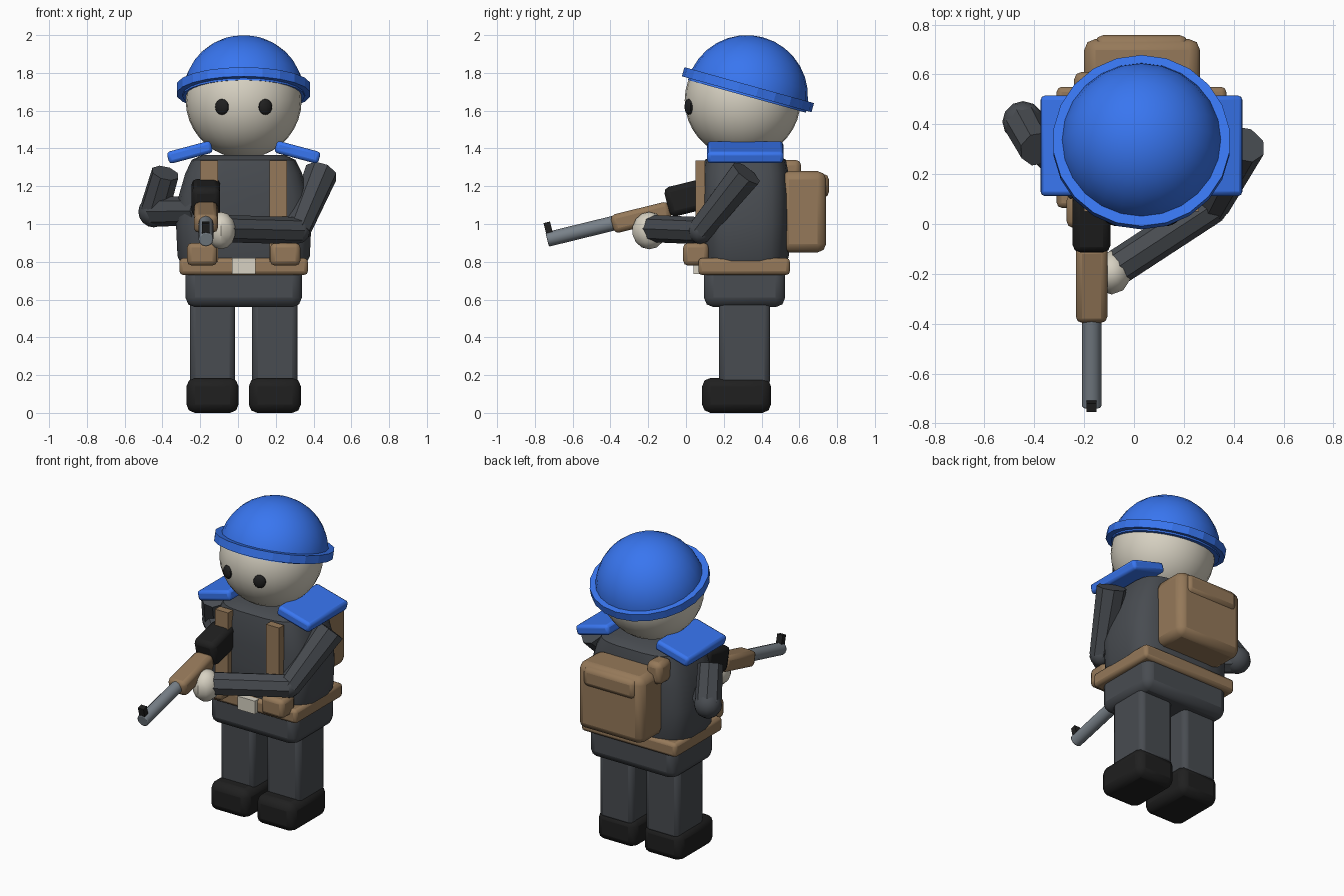
import bpy, bmesh, math
from mathutils import Vector, Matrix

if "Cube" in bpy.data.objects:
    bpy.data.objects.remove(bpy.data.objects["Cube"])

CX, CY = 0.03, 0.315      # body centre line
GX = -0.17                # rifle centre line
TILT = math.radians(14)


def mat(name, r, g, b):
    m = bpy.data.materials.new(name)
    m.diffuse_color = (r, g, b, 1)
    m.use_nodes = True
    m.node_tree.nodes["Principled BSDF"].inputs["Base Color"].default_value = m.diffuse_color
    return m


CLOTH = mat("cloth", 0.065, 0.072, 0.082)
BLUE = mat("blue", 0.04, 0.18, 0.87)
TAN = mat("tan", 0.30, 0.19, 0.10)
SKIN = mat("skin", 0.68, 0.64, 0.54)
BLACK = mat("black", 0.014, 0.014, 0.014)
STEEL = mat("steel", 0.19, 0.22, 0.25)


def finish(name, bm, m, matrix=None, bevel=0, segs=2, smooth=35):
    bmesh.ops.recalc_face_normals(bm, faces=bm.faces)
    me = bpy.data.meshes.new(name)
    bm.to_mesh(me)
    bm.free()
    me.materials.append(m)
    ob = bpy.data.objects.new(name, me)
    bpy.context.collection.objects.link(ob)
    if matrix:
        ob.matrix_world = matrix
    if bevel:
        b = ob.modifiers.new("bevel", 'BEVEL')
        b.width, b.segments = bevel, segs
    if smooth:
        bpy.context.view_layer.objects.active = ob
        ob.select_set(True)
        bpy.ops.object.shade_smooth_by_angle(angle=math.radians(smooth))
        ob.select_set(False)
    return ob


def box(name, x, y, z, m, bevel=0.0, rx=0.0, ry=0.0):
    """Box from (min, max) ranges, turned about its own centre."""
    bm = bmesh.new()
    bmesh.ops.create_cube(bm, size=1)
    bmesh.ops.scale(bm, vec=(x[1] - x[0], y[1] - y[0], z[1] - z[0]), verts=bm.verts)
    c = Vector((sum(x) / 2, sum(y) / 2, sum(z) / 2))
    mw = Matrix.Translation(c) @ Matrix.Rotation(rx, 4, 'X') @ Matrix.Rotation(ry, 4, 'Y')
    return finish(name, bm, m, mw, bevel)


def ball(name, c, r, m, u=20, v=12, scale=(1, 1, 1), rot=None, smooth=35):
    bm = bmesh.new()
    bmesh.ops.create_uvsphere(bm, u_segments=u, v_segments=v, radius=r)
    bmesh.ops.scale(bm, vec=scale, verts=bm.verts)
    mw = Matrix.Translation(c) @ (rot or Matrix())
    return finish(name, bm, m, mw, smooth=smooth)


def rod(name, a, b, r1, r2, m, sides=8, bevel=0, smooth=0):
    a, b = Vector(a), Vector(b)
    bm = bmesh.new()
    bmesh.ops.create_cone(bm, cap_ends=True, segments=sides, radius1=r1, radius2=r2,
                          depth=(b - a).length)
    mw = Matrix.Translation((a + b) / 2) @ (b - a).to_track_quat('Z', 'Y').to_matrix().to_4x4()
    return finish(name, bm, m, mw, bevel, smooth=smooth)


# Torso: lofted rounded-rectangle rings (z, half width, half depth)
bm = bmesh.new()
rings, n = [], 24
for z, hx, hy in [(0.76, 0.32, 0.21), (0.83, 0.352, 0.23), (1.0, 0.36, 0.235),
                  (1.15, 0.345, 0.235), (1.27, 0.31, 0.228), (1.34, 0.275, 0.215),
                  (1.365, 0.22, 0.17)]:
    ring = []
    for i in range(n):
        t = 2 * math.pi * (i + 0.5) / n
        c, s = math.cos(t), math.sin(t)
        ring.append(bm.verts.new((CX + hx * math.copysign(abs(c) ** 0.55, c),
                                  CY + hy * math.copysign(abs(s) ** 0.55, s), z)))
    rings.append(ring)
for a, b in zip(rings, rings[1:]):
    for i in range(n):
        bm.faces.new((a[i], a[(i + 1) % n], b[(i + 1) % n], b[i]))
bm.faces.new(rings[0])
bm.faces.new(rings[-1])
finish("torso", bm, CLOTH)

# Hips, belt and buckle
box("hips", (CX - 0.308, CX + 0.308), (0.095, 0.525), (0.56, 0.79), CLOTH, 0.05)
box("belt", (CX - 0.34, CX + 0.34), (0.065, 0.55), (0.73, 0.82), TAN, 0.02)
box("buckle", (CX - 0.063, CX + 0.063), (0.04, 0.08), (0.735, 0.82), SKIN)

# Paired parts: legs, boots, straps, pouches, shoulder pads, eyes
for side, s in (("left", 1), ("right", -1)):
    lx = CX + s * 0.165
    box(side + "_leg", (lx - 0.12, lx + 0.12), (0.175, 0.445), (0.14, 0.62), CLOTH, 0.03)
    box(side + "_boot", (lx - 0.138, lx + 0.138), (0.085, 0.45), (0.0, 0.185), BLACK, 0.045)
    sx = CX + s * 0.183
    box(side + "_strap", (sx - 0.047, sx + 0.047), (0.05, 0.1), (0.8, 1.335), TAN)
    px = CX + s * 0.22
    box(side + "_pouch", (px - 0.08, px + 0.08), (-0.015, 0.12), (0.78, 0.9), TAN, 0.025)
    hx = CX + s * 0.285
    box(side + "_shoulder_pad", (hx - 0.12, hx + 0.12), (0.112, 0.515), (1.347, 1.412),
        BLUE, 0.018, ry=s * math.radians(15))
    ball(side + "_eye", (CX + s * 0.115, 0.015, 1.62), 0.04, BLACK, 14, 8, (0.95, 0.5, 1.05),
         Matrix.Rotation(s * math.radians(22), 4, 'Z'))

# Head
ball("head", (CX, 0.3, 1.655), 0.307, SKIN, 28, 18)

# Helmet: tilted half dome and brim
tilt = Matrix.Rotation(math.radians(-15.5), 4, 'X')
bm = bmesh.new()
bmesh.ops.create_uvsphere(bm, u_segments=24, v_segments=16, radius=0.324)
bmesh.ops.bisect_plane(bm, geom=bm.verts[:] + bm.edges[:] + bm.faces[:], plane_co=(0, 0, 0),
                       plane_no=(0, 0, 1), clear_inner=True)
bmesh.ops.holes_fill(bm, edges=[e for e in bm.edges if e.is_boundary], sides=0)
finish("helmet_dome", bm, BLUE, Matrix.Translation((CX, 0.322, 1.676)) @ tilt)
up = tilt @ Vector((0, 0, 0.025))
mid = Vector((CX, 0.328, 1.711))
rod("helmet_brim", mid - up, mid + up, 0.356, 0.356, BLUE, 22)

# Backpack with flap and a small side roll
box("backpack", (-0.2, 0.265), (0.5, 0.742), (0.85, 1.28), TAN, 0.045)
box("backpack_flap", (-0.155, 0.215), (0.65, 0.757), (1.14, 1.265), TAN, 0.03)
box("backpack_roll", (-0.24, -0.135), (0.48, 0.61), (1.2, 1.34), TAN, 0.03)

# Left arm reaching across to the rifle
elbow = (0.315, 0.075, 0.965)
rod("left_upper_arm", (0.44, 0.32, 1.27), elbow, 0.09, 0.07, CLOTH)
ball("left_elbow", elbow, 0.07, CLOTH, 10, 6)
rod("left_forearm", elbow, (-0.06, -0.17, 0.975), 0.072, 0.072, CLOTH)
ball("left_hand", (-0.09, -0.195, 0.965), 0.09, SKIN, 10, 7, (0.9, 1, 1.1))

# Right arm with the elbow held back
elbow = (-0.445, 0.41, 1.065)
rod("right_upper_arm", (-0.385, 0.3, 1.27), elbow, 0.075, 0.08, CLOTH)
ball("right_elbow", elbow, 0.083, CLOTH, 12, 8)
rod("right_forearm", elbow, (-0.2, 0.15, 1.07), 0.08, 0.075, CLOTH)

# Rifle
box("rifle_receiver", (GX - 0.076, GX + 0.076), (-0.105, 0.13), (1.06, 1.22), BLACK, 0.03, rx=TILT)
box("rifle_handguard", (GX - 0.063, GX + 0.063), (-0.395, -0.08), (0.985, 1.085), TAN, 0.025, rx=TILT)
rod("rifle_barrel", (GX, -0.735, 0.918), (GX, -0.36, 1.01), 0.039, 0.039, STEEL, 12,
    bevel=0.006, smooth=35)
box("rifle_front_sight", (GX - 0.02, GX + 0.02), (-0.745, -0.71), (0.93, 1.01), BLACK, rx=TILT)
